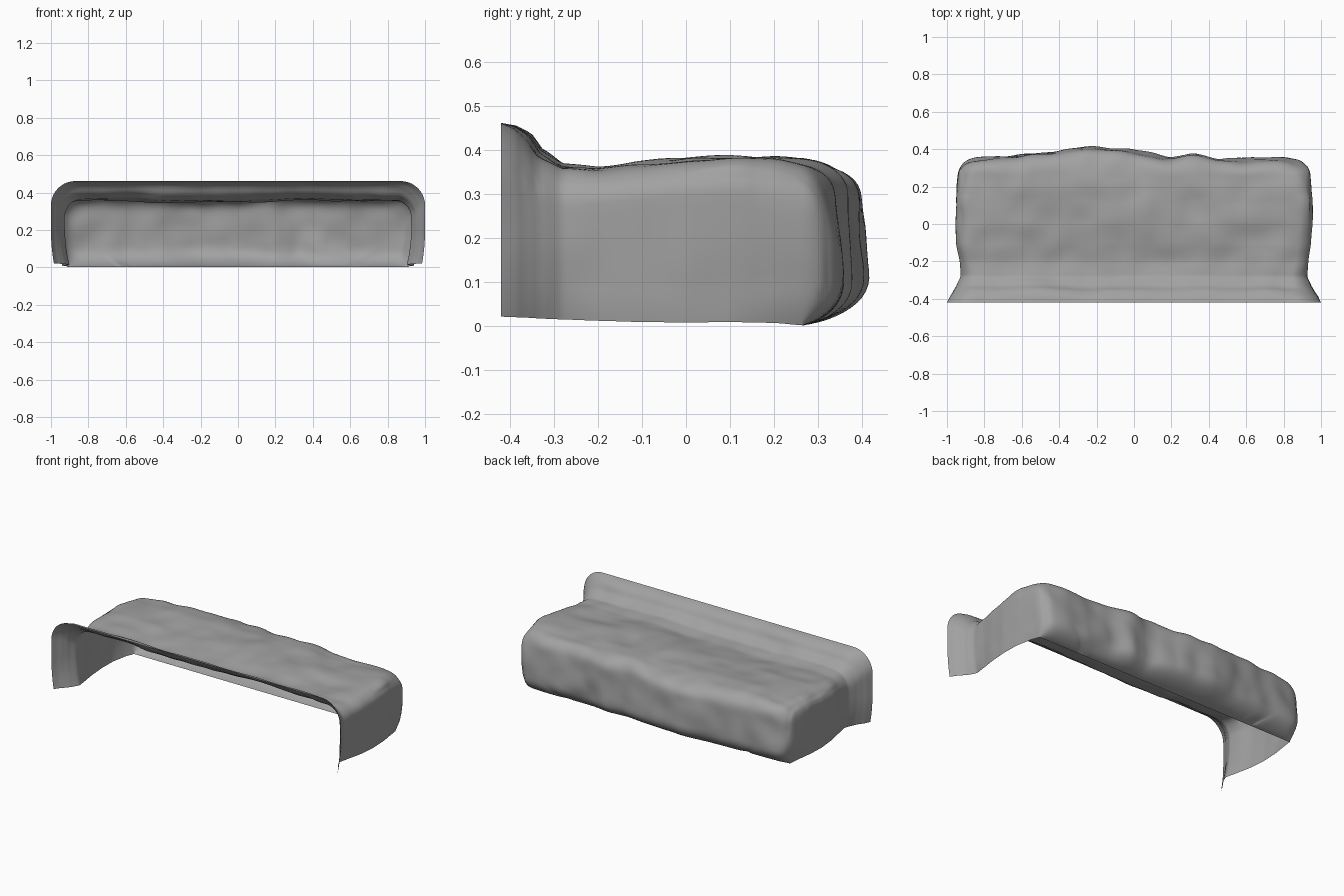
import bpy, bmesh, math
from mathutils import Vector, noise

if "Cube" in bpy.data.objects:
    bpy.data.objects.remove(bpy.data.objects["Cube"])

LEG, ARC, TOP = 20, 10, 90


def interp(table, t):
    # smooth interpolation through rows of (position, value, ...)
    if t <= table[0][0]:
        return table[0][1:]
    for a, b in zip(table, table[1:]):
        if t <= b[0]:
            f = (t - a[0]) / (b[0] - a[0])
            f = 0.7 * f + 0.3 * f * f * (3 - 2 * f)
            return [p + (q - p) * f for p, q in zip(a[1:], b[1:])]
    return table[-1][1:]


def arch(w, h, r, z0):
    # inverted U outline with rounded shoulders, points denser near the floor
    r = max(min(r, h - z0), 0.0)
    half = [(-w, z0 + (h - r - z0) * (i / LEG) ** 1.7) for i in range(LEG)]
    for i in range(ARC):
        a = math.pi / 2 * i / ARC
        half.append((-w + r - r * math.cos(a), h - r + r * math.sin(a)))
    top = [(-w + r + 2 * (w - r) * i / TOP, h) for i in range(TOP + 1)]
    return half + top + [(-x, z) for x, z in reversed(half)]


# y, half width, height, shoulder radius, bottom z
SECTIONS = [(-.42, 1.0, .462, .13, .022), (-.39, .985, .454, .13, .021),
            (-.36, .965, .435, .12, .02), (-.33, .948, .393, .10, .018),
            (-.28, .927, .365, .09, .016), (-.2, .932, .357, .07, .013),
            (-.1, .947, .366, .07, .01), (0, .955, .375, .07, .009),
            (.1, .952, .379, .07, .01), (.2, .948, .38, .08, .008),
            (.27, .943, .372, .08, .002)]
# x, y of the lumpy back wall
BACK = [(-.95, .345), (-.85, .352), (-.7, .36), (-.5, .38), (-.25, .42), (-.1, .405),
        (.05, .39), (.2, .362), (.32, .39), (.45, .352), (.6, .35), (.75, .362), (.95, .352)]

rings = []
# tunnel with flared front lip; walls lean inwards at the floor
N = 64
for j in range(N + 1):
    y = -.42 + .69 * j / N
    w, h, r, z0 = interp(SECTIONS, y)
    rings.append([Vector((x, y, z)) for x, z in arch(w, h, r, z0)])
# rounded back wall, closing in nested arches
w, h, r, z0 = SECTIONS[-1][1:]
R = .075
insets = [R * (1 - math.cos(math.pi / 2 * i / 10)) for i in range(1, 11)]
insets += [R + (h - z0 - R) * (1 - (1 - i / 20) ** 1.7) for i in range(1, 21)]
for d in insets:
    k = math.sqrt(max(0, 1 - (1 - min(d / R, 1)) ** 2))
    ring = []
    for x, z in arch(w - d, h - d, r, z0):
        t = min(max(z - z0, 0) / .1, 1)
        curl = (1 - (1 - t) ** 2) ** .65
        yb = interp(BACK, x)[0] - .08 * max(0, z - .1)
        ring.append(Vector((x, .265 + (yb - .265) * k * curl, z)))
    rings.append(ring)

bm = bmesh.new()
grid = [[bm.verts.new(p) for p in ring] for ring in rings]
for a, b in zip(grid, grid[1:]):
    for i in range(len(a) - 1):
        bm.faces.new((a[i], a[i + 1], b[i + 1], b[i]))
bmesh.ops.remove_doubles(bm, verts=bm.verts, dist=0.0004)

# inward lean near the floor, strongest at the waist and back, and slightly lower shoulders
for v in bm.verts:
    p = v.co
    waist = math.exp(-((p.y + .3) / .08) ** 2)
    heel = min(1, max(0, (p.y - .1) / .16))
    p.x *= 1 - (.018 + .015 * waist + .022 * heel) * max(0, 1 - p.z / .2) ** 2
    p.z -= .012 * min(1, abs(p.x)) ** 6 * min(1, max(0, (p.y + .42) / .1)) * min(1, p.z / .3)
# soften the seam where the side walls meet the back
soft = [v for v in bm.verts if v.co.y > .15 and not v.is_boundary]
for _ in range(8):
    bmesh.ops.smooth_vert(bm, verts=soft, factor=.5, use_axis_x=True, use_axis_y=True, use_axis_z=True)
bm.normal_update()

# uneven, rumpled surface, fading out at the open edges
moves = []
for v in bm.verts:
    p = v.co
    mask = min(1, max(0, (p.y + .42) / .1)) * min(1, max(0, p.z - .015) / .08)
    back = min(1, max(0, (p.y - .2) / .12))
    n = noise.noise(Vector((p.x * 3.2, p.y * 5, p.z * 4 + 3)))
    n += .5 * noise.noise(Vector((p.x * 8, p.y * 8 + 7, p.z * 8)))
    side = .4 if abs(v.normal.x) > .8 else 1
    moves.append(v.normal * n * mask * side * (.016 + .006 * back))
for v, m in zip(bm.verts, moves):
    v.co += m
    v.co.z = max(v.co.z, 0)
    v.co.y = min(v.co.y, .424)

mesh = bpy.data.meshes.new("rumpled_cover")
bm.to_mesh(mesh)
bm.free()
mesh.shade_smooth()
cover = bpy.data.objects.new("rumpled_cover", mesh)
bpy.context.collection.objects.link(cover)

# mid grey
mat = bpy.data.materials.new("mid_grey")
mat.diffuse_color = (.36, .36, .36, 1)
mat.use_nodes = True
mat.node_tree.nodes["Principled BSDF"].inputs["Base Color"].default_value = mat.diffuse_color
mesh.materials.append(mat)
